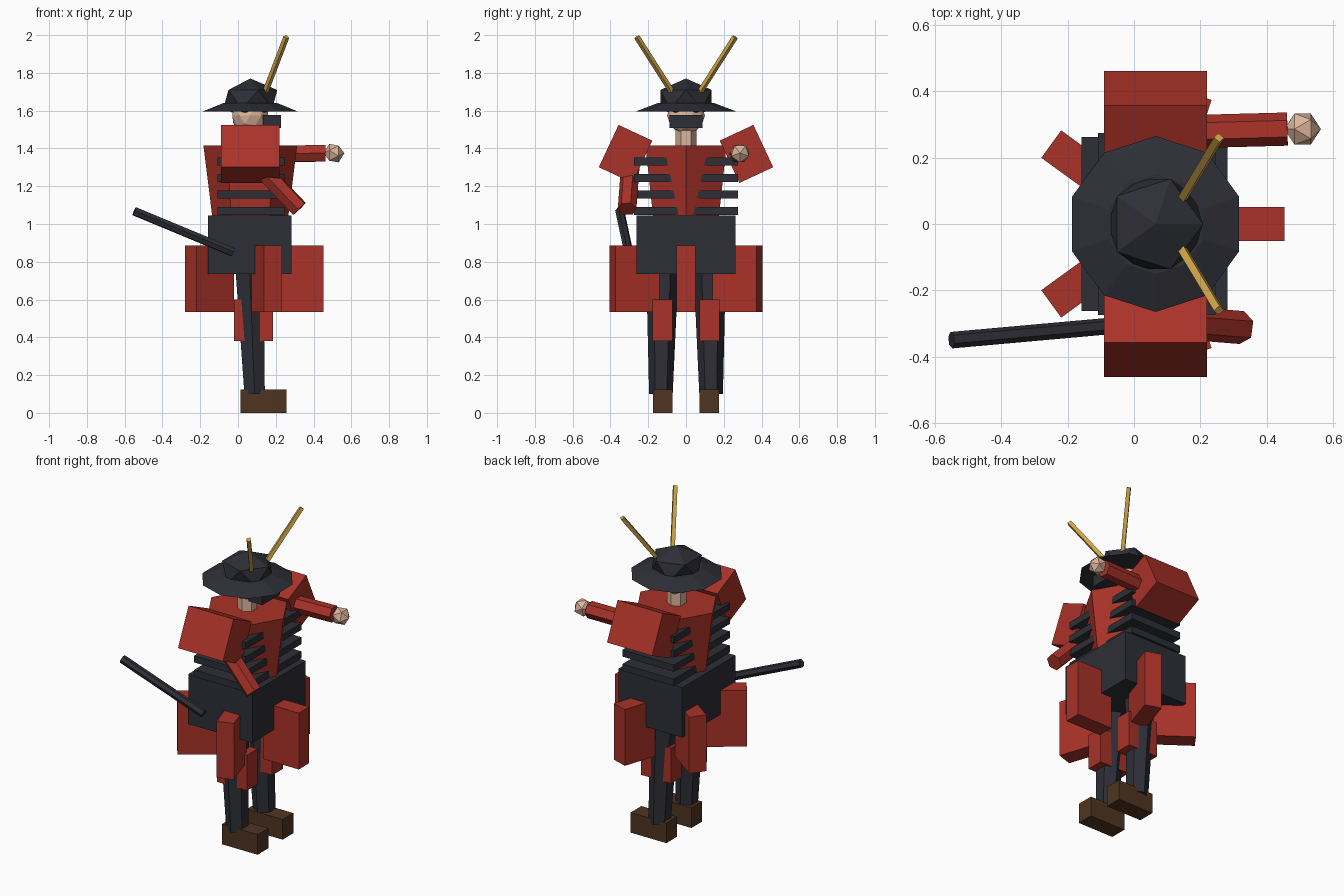
import bpy
from math import radians, cos, sin
from mathutils import Vector

old = bpy.data.objects.get("Cube")
if old:
    bpy.data.objects.remove(old, do_unlink=True)


def material(name, r, g, b):
    m = bpy.data.materials.new(name)
    m.use_nodes = True
    m.diffuse_color = (r, g, b, 1)
    m.node_tree.nodes["Principled BSDF"].inputs["Base Color"].default_value = (r, g, b, 1)
    return m


RED = material("red_lacquer", 0.40, 0.032, 0.021)
DARK = material("dark_iron", 0.027, 0.028, 0.037)
BROWN = material("brown_leather", 0.078, 0.035, 0.015)
GOLD = material("gold", 0.64, 0.38, 0.07)
SKIN = material("skin", 0.72, 0.46, 0.33)
CX = 0.065  # body axis


def finish(name, mat):
    ob = bpy.context.object
    ob.name = name
    ob.data.materials.append(mat)
    return ob


def box(name, mat, center, size, rot=(0, 0, 0)):
    bpy.ops.mesh.primitive_cube_add(size=1, location=center, rotation=rot)
    ob = finish(name, mat)
    ob.scale = size
    return ob


def rod(name, mat, start, end, r1, r2=None, sides=6, spin=0):
    """Tapered prism between two points."""
    a, b = Vector(start), Vector(end)
    d = b - a
    bpy.ops.mesh.primitive_cone_add(vertices=sides, radius1=r1, radius2=r1 if r2 is None else r2,
                                    depth=d.length, location=(a + b) / 2)
    ob = finish(name, mat)
    ob.rotation_mode = "QUATERNION"
    ob.rotation_quaternion = Vector((0, 0, 1)).rotation_difference(d)
    if spin:
        ob.rotation_quaternion = ob.rotation_quaternion @ Vector((1, 0, 0)).rotation_difference(
            Vector((cos(radians(spin)), sin(radians(spin)), 0)))
    return ob


def ball(name, mat, center, radius, detail=1, flat=1, rot=(0, 0, 0)):
    bpy.ops.mesh.primitive_ico_sphere_add(subdivisions=detail, radius=radius,
                                          location=center, rotation=rot)
    ob = finish(name, mat)
    ob.scale.z = flat
    return ob


# Paired parts
for s, side in ((1, "left"), (-1, "right")):
    box(side + "_foot", BROWN, (0.135, s * 0.123, 0.0625), (0.245, 0.105, 0.125))
    rod(side + "_leg", DARK, (0.088, s * 0.133, 0.1), (0.06, s * 0.125, 0.78), 0.0625, 0.086)
    box(side + "_knee_guard", RED, (0.082, s * 0.125, 0.49), (0.206, 0.106, 0.22))
    box(side + "_pauldron", RED, (CX, s * 0.32, 1.371), (0.31, 0.197, 0.247),
        (s * radians(25), 0, 0))
    rod(side + "_horn", GOLD, (0.145, s * 0.075, 1.7), (0.256, s * 0.26, 1.99), 0.016, sides=4)

# Hips and hanging skirt plates
box("hips", DARK, (0.062, 0, 0.89), (0.44, 0.525, 0.31))
for i in range(5):
    a = radians(72 * i)
    box(f"skirt_plate_{i + 1}", RED, (CX + 0.266 * cos(a), 0.287 * sin(a), 0.71),
        (0.245, 0.102, 0.35), (0, 0, a))

# Torso and its bands
rod("torso", RED, (CX, 0, 1.03), (CX, 0, 1.416), 0.2, 0.248, spin=90)
for i in range(4):
    box(f"torso_band_{i + 1}", DARK, (0.068, 0, 1.068 + 0.088 * i), (0.354, 0.548, 0.042))

# Arms, hand and scabbard
rod("left_arm", RED, (0.05, 0.275, 1.37), (0.462, 0.286, 1.374), 0.05)
ball("left_hand", SKIN, (0.508, 0.286, 1.375), 0.055, rot=(0, radians(90), 0))
rod("right_arm", RED, (0.05, -0.29, 1.37), (0.325, -0.312, 1.08), 0.05)
rod("scabbard", DARK, (-0.55, -0.35, 1.068), (-0.025, -0.303, 0.85), 0.025)

# Head and helmet
rod("neck", SKIN, (CX, 0, 1.4), (CX, 0, 1.52), 0.055)
ball("head", SKIN, (CX, 0, 1.575), 0.1, detail=2)
box("face_mask", DARK, (0.18, 0, 1.543), (0.095, 0.174, 0.068))
rod("helmet_brim", DARK, (CX, 0, 1.596), (CX, 0, 1.64), 0.265, 0.15, sides=10)
ball("helmet", DARK, (CX, 0, 1.66), 0.16, flat=0.69)
